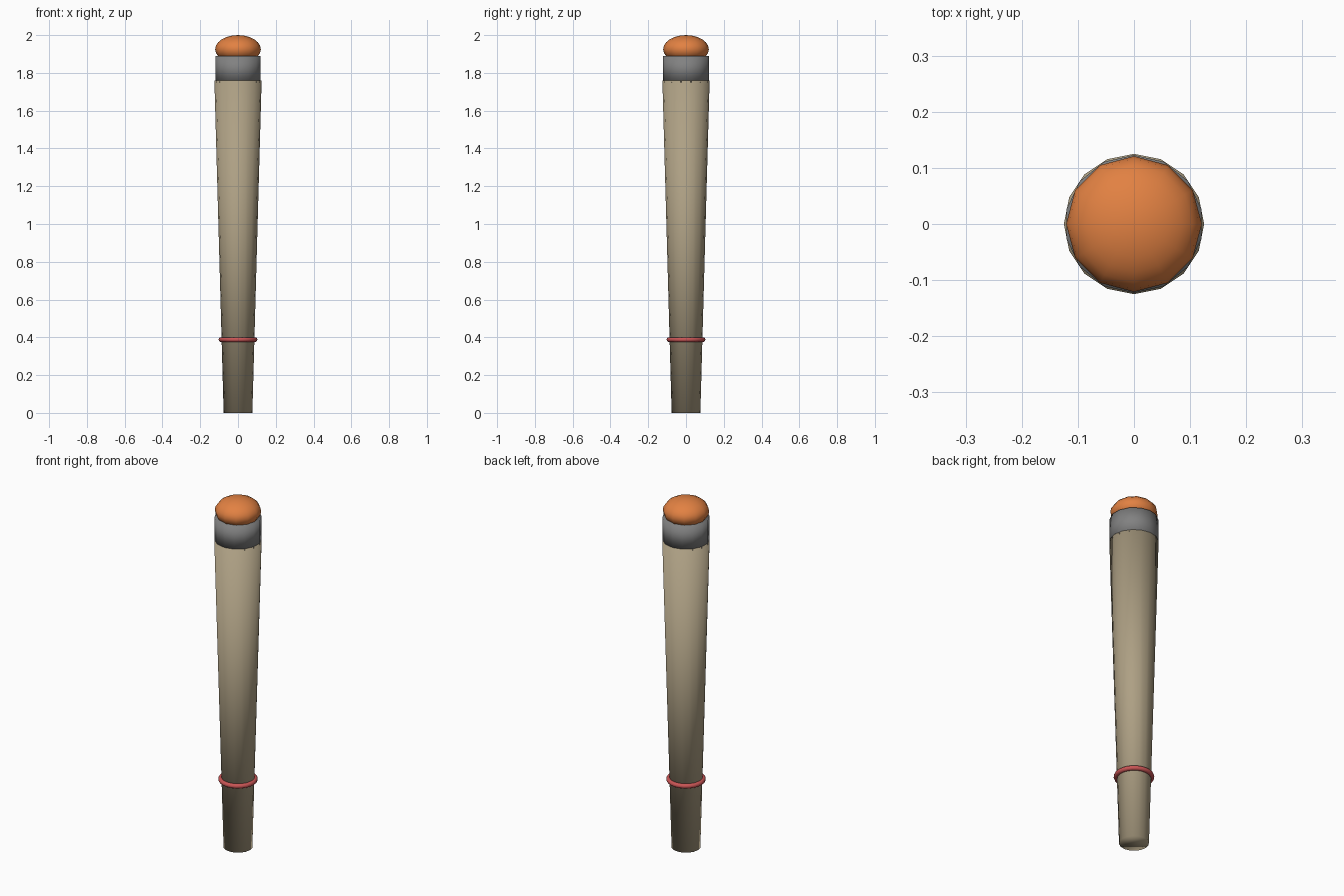
import bpy
from math import pi

cube = bpy.data.objects.get("Cube")
if cube:
    bpy.data.objects.remove(cube, do_unlink=True)


def material(name, rgb):
    mat = bpy.data.materials.new(name)
    mat.use_nodes = True
    mat.diffuse_color = (*rgb, 1)
    mat.node_tree.nodes["Principled BSDF"].inputs["Base Color"].default_value = (*rgb, 1)
    return mat


def finish(name, mat):
    obj = bpy.context.object
    obj.name = name
    obj.data.materials.append(mat)
    bpy.ops.object.shade_smooth()
    return obj


tan = material("tan wood", (0.42, 0.35, 0.23))
grey = material("grey metal", (0.22, 0.22, 0.22))
orange = material("orange", (0.76, 0.22, 0.055))
red = material("red", (0.58, 0.09, 0.09))

# Tapered shaft
bpy.ops.mesh.primitive_cone_add(vertices=16, radius1=0.076, radius2=0.125,
                                depth=1.76, location=(0, 0, 0.88))
finish("shaft", tan)

# Metal collar, seated slightly into the shaft
bpy.ops.mesh.primitive_cylinder_add(vertices=14, radius=0.123, depth=0.14,
                                    location=(0, 0, 1.82))
finish("collar", grey)

# Flattened ball on top
bpy.ops.mesh.primitive_uv_sphere_add(segments=12, ring_count=12, radius=1,
                                     location=(0, 0, 1.925))
ball = finish("top_ball", orange)
ball.scale = (0.121, 0.121, 0.075)

# Thin ring around the lower shaft
bpy.ops.mesh.primitive_torus_add(major_segments=24, minor_segments=10,
                                 major_radius=0.09, minor_radius=0.013,
                                 location=(0, 0, 0.388))
finish("lower_ring", red)
